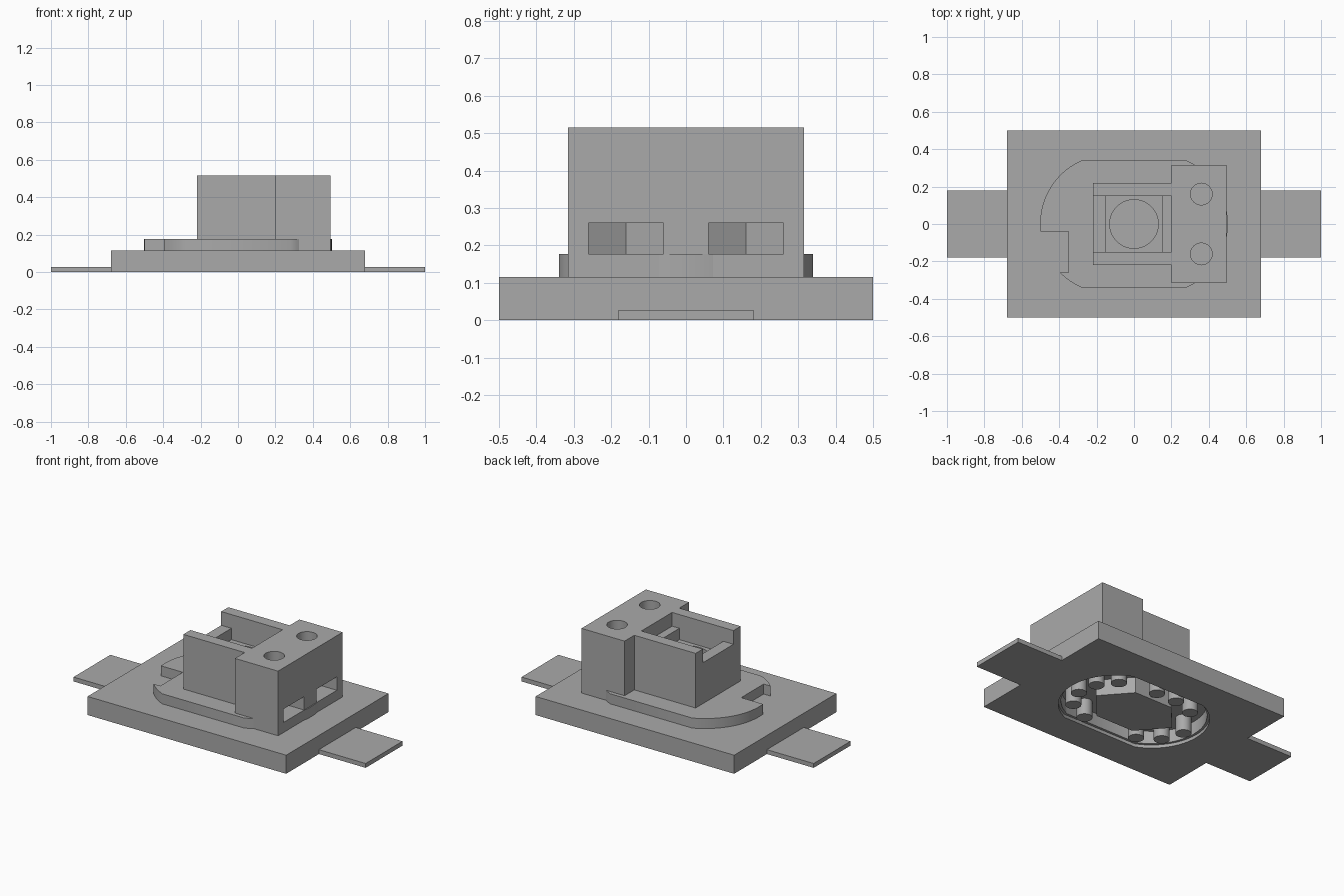
import bpy, bmesh
from math import asin, cos, sin, pi, radians

cube = bpy.data.objects.get("Cube")
if cube:
    bpy.data.objects.remove(cube, do_unlink=True)

grey = bpy.data.materials.new("plain grey")
grey.use_nodes = True
grey.diffuse_color = (0.4, 0.4, 0.4, 1)
grey.node_tree.nodes["Principled BSDF"].inputs["Base Color"].default_value = (0.4, 0.4, 0.4, 1)


def prism(name, outline, z0, z1):
    """Extrude a flat outline from z0 up to z1."""
    bm = bmesh.new()
    face = bm.faces.new([bm.verts.new((x, y, z0)) for x, y in outline])
    top = bmesh.ops.extrude_face_region(bm, geom=[face])["geom"]
    bmesh.ops.translate(bm, vec=(0, 0, z1 - z0),
                        verts=[v for v in top if isinstance(v, bmesh.types.BMVert)])
    bmesh.ops.recalc_face_normals(bm, faces=bm.faces)
    mesh = bpy.data.meshes.new(name)
    bm.to_mesh(mesh)
    bm.free()
    mesh.materials.append(grey)
    obj = bpy.data.objects.new(name, mesh)
    bpy.context.collection.objects.link(obj)
    return obj


def rect(x0, x1, y0, y1):
    return [(x0, y0), (x1, y0), (x1, y1), (x0, y1)]


def circle(x, y, r, n=32):
    return [(x + r * cos(2 * pi * i / n), y + r * sin(2 * pi * i / n)) for i in range(n)]


def rounded(r, half, n=24):
    """Oblong with round ends, cut flat at y = +-half."""
    a = asin(half / r)
    right = [(0.13 + r * cos(t), r * sin(t)) for t in (-a + 2 * a * i / n for i in range(n + 1))]
    return right + [(-x, -y) for x, y in right]


def cut(obj, *args):
    """Subtract a prism and discard the cutter."""
    cutter = prism("cutter", *args)
    cutter.hide_render = True
    mod = obj.modifiers.new("cut", "BOOLEAN")
    mod.operation, mod.solver, mod.object = "DIFFERENCE", "EXACT", cutter
    bpy.ops.object.select_all(action="DESELECT")
    bpy.context.view_layer.objects.active = obj
    obj.select_set(True)
    bpy.ops.object.modifier_apply(modifier=mod.name)
    bpy.data.objects.remove(cutter, do_unlink=True)


def smooth(obj):
    bpy.ops.object.select_all(action="DESELECT")
    bpy.context.view_layer.objects.active = obj
    obj.select_set(True)
    bpy.ops.object.shade_smooth_by_angle(angle=radians(30))


# Base slab with a stepped recess underneath
base = prism("base_slab", rect(-0.68, 0.68, -0.5, 0.5), 0, 0.115)
cut(base, rounded(0.325, 0.3), -0.1, 0.02)
cut(base, rounded(0.31, 0.285), -0.1, 0.1)
smooth(base)

# Thin end tabs
prism("left_tab", rect(0.68, 1, -0.18, 0.18), 0, 0.027)
prism("right_tab", rect(-1, -0.68, -0.18, 0.18), 0, 0.027)

# Raised plate with a side notch
plate = prism("raised_plate", rounded(0.372, 0.34), 0.115, 0.177)
cut(plate, rect(-0.7, -0.35, -0.26, -0.04), 0, 0.4)
smooth(plate)

# Housing: narrow holder joined to a wider block
half = [(-0.22, -0.22), (0.2, -0.22), (0.2, -0.315), (0.495, -0.315)]
housing = prism("housing", half + [(x, -y) for x, y in reversed(half)], 0.115, 0.515)
cut(housing, rect(-0.4, 0.2, -0.15, 0.15), 0.43, 0.7)
cut(housing, rect(-0.15, 0.15, -0.15, 0.15), 0.36, 0.7)
cut(housing, circle(0, 0, 0.13, 48), 0.18, 0.7)

# Pointed nut slots and the screw holes above them
for y in (-0.16, 0.16):
    slot = [(0.6, y - 0.1), (0.6, y + 0.1), (0.302, y + 0.1), (0.245, y), (0.302, y - 0.1)]
    cut(housing, slot, 0.177, 0.26)
    cut(housing, circle(0.36, y, 0.058), 0.2, 0.7)
smooth(housing)

# Six-sided island in the middle of the recess
prism("recess_island", [(0.28, 0), (0.13, 0.17), (-0.13, 0.17),
                        (-0.28, 0), (-0.13, -0.17), (0.13, -0.17)], 0, 0.105)

# Ring of pins in the recess
pins = [(0.37, -0.04), (0.35, 0.09), (0.27, 0.19), (0.03, 0.235), (-0.11, 0.235), (-0.25, 0.19),
        (-0.37, -0.01), (-0.32, -0.14), (-0.2, -0.22), (0.17, -0.23), (0.31, -0.16)]
for x, y in pins:
    smooth(prism("recess_pin", circle(x, y, 0.045, 24), 0, 0.105))
